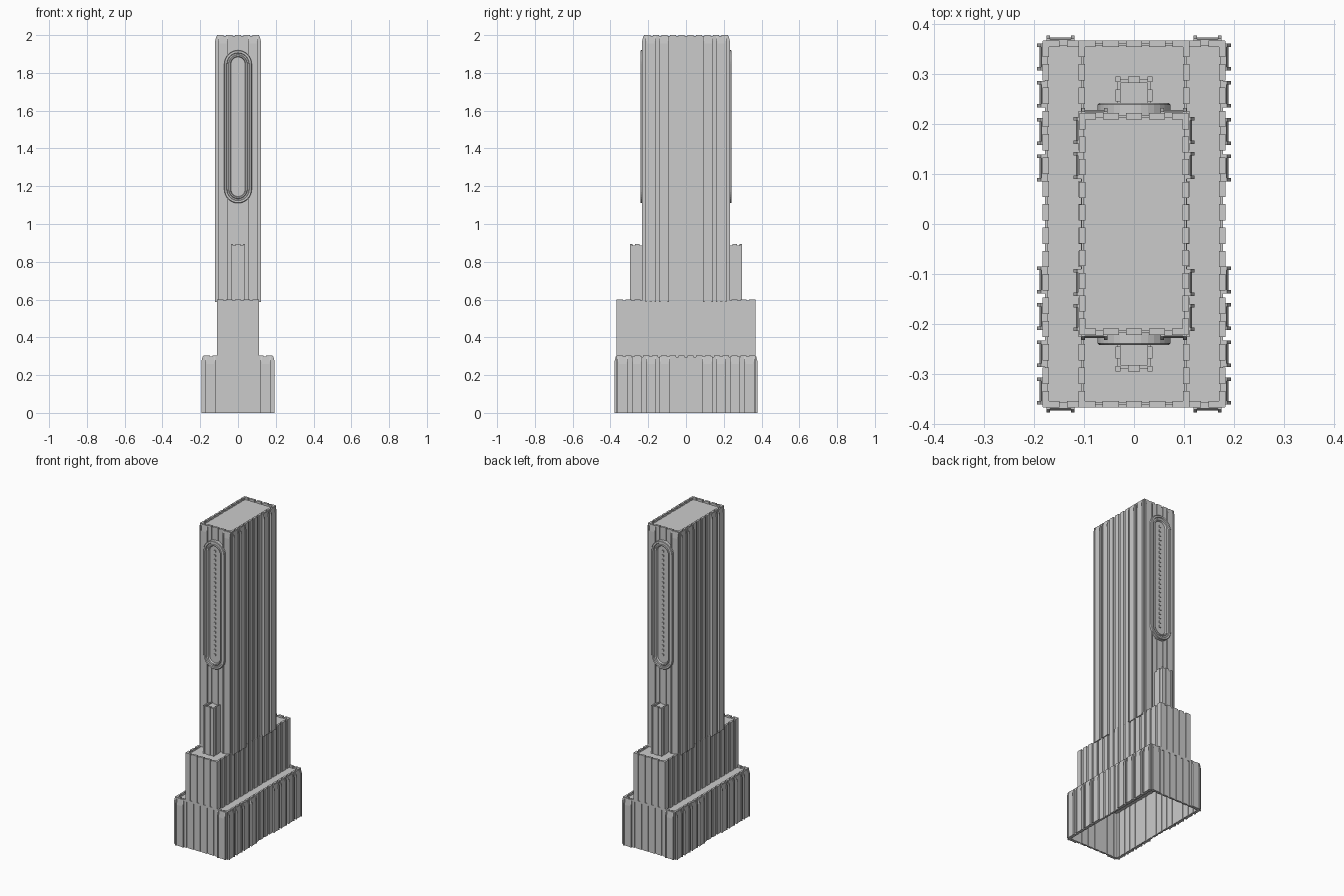
import bpy, bmesh, math

if "Cube" in bpy.data.objects:
    bpy.data.objects.remove(bpy.data.objects["Cube"])


def finish(name, bm):
    bmesh.ops.recalc_face_normals(bm, faces=bm.faces)
    me = bpy.data.meshes.new(name)
    bm.to_mesh(me)
    bm.free()
    ob = bpy.data.objects.new(name, me)
    bpy.context.collection.objects.link(ob)
    return ob


def place(axis, s, u, d, z):
    """u runs along the facade, d is the distance out from the centre."""
    return (s * d, u, z) if axis == 'x' else (u, s * d, z)


def prism(bm, axis, s, profile, u0, u1):
    """Extrude a (d, z) profile along the facade from u0 to u1."""
    a = [bm.verts.new(place(axis, s, u0, d, z)) for d, z in profile]
    b = [bm.verts.new(place(axis, s, u1, d, z)) for d, z in profile]
    n = len(a)
    bm.faces.new(a)
    bm.faces.new(b[::-1])
    for i in range(n):
        j = (i + 1) % n
        bm.faces.new((a[i], b[i], b[j], a[j]))


def block(bm, axis, s, d0, d1, z0, z1, u0, u1):
    prism(bm, axis, s, [(d0, z0), (d1, z0), (d1, z1), (d0, z1)], u0, u1)


def wall(bm, axis, d, half, z0, z1, n, signs=(-1, 1)):
    """Fluted wall: wide proud piers alternate with lower recessed strips."""
    gap = 0.3
    pitch = 2 * half / (n - gap)
    for s in signs:
        for i in range(n):
            u = -half + i * pitch
            m = u + pitch * (1 - gap)
            block(bm, axis, s, d - 0.013, d, z0, z1, u, m)
            if i < n - 1:
                block(bm, axis, s, d - 0.010, d - 0.005, z0, z1 - 0.006, m, u + pitch)


def bay(bm, axis, d, c, w, z0, z1, out=0.011):
    """Pilaster bay: two thin ribs around a recessed panel, mirrored to all faces."""
    def prof(o, drop):
        return [(d - 0.006, z0), (d + o, z0), (d + o, z1 - drop),
                (d + o * 0.35, z1 - 0.004), (d - 0.006, z1 - 0.004)]
    for s in (-1, 1):
        for k in (-1, 1):
            e = w / 2
            for a, b in ((-e, -e + 0.007), (e - 0.007, e)):
                prism(bm, axis, s, prof(out, 0.03), k * c + a, k * c + b)
            prism(bm, axis, s, prof(out * 0.6, 0.045), k * c - e + 0.007, k * c + e - 0.007)


def slab(bm, x0, x1, y0, y1, z):
    bm.faces.new([bm.verts.new(p) for p in
                  ((x0, y0, z), (x1, y0, z), (x1, y1, z), (x0, y1, z))])


# Base tier, open underneath
bm = bmesh.new()
wall(bm, 'x', 0.183, 0.367, 0, 0.303, 16)
wall(bm, 'y', 0.368, 0.182, 0, 0.303, 8)
finish("base_walls", bm)

bm = bmesh.new()
for c in (0.335, 0.26, 0.185, 0.112):
    bay(bm, 'x', 0.183, c, 0.054, 0, 0.303)
bay(bm, 'y', 0.368, 0.147, 0.056, 0, 0.303, 0.010)
finish("base_pilasters", bm)

bm = bmesh.new()
for s in (-1, 1):
    slab(bm, s * 0.098, s * 0.175, -0.36, 0.36, 0.29)
finish("base_roof", bm)

# Middle tier
bm = bmesh.new()
wall(bm, 'x', 0.111, 0.367, 0.29, 0.6, 16)
wall(bm, 'y', 0.368, 0.110, 0.29, 0.6, 5)
finish("middle_walls", bm)
bm = bmesh.new()
slab(bm, -0.102, 0.102, -0.36, 0.36, 0.588)
finish("middle_roof", bm)

# Main shaft
bm = bmesh.new()
wall(bm, 'x', 0.110, 0.221, 0.588, 2.0, 10)
wall(bm, 'y', 0.222, 0.109, 0.588, 2.0, 5)
finish("shaft_walls", bm)

bm = bmesh.new()
for c in (0.187, 0.117):
    bay(bm, 'x', 0.110, c, 0.054, 0.588, 2.0)
bay(bm, 'y', 0.222, 0.079, 0.052, 0.588, 2.0, 0.010)
finish("shaft_pilasters", bm)
bm = bmesh.new()
slab(bm, -0.102, 0.102, -0.214, 0.214, 1.986)
finish("shaft_roof", bm)

# Small buttress towers at front and back
bm = bmesh.new()
for s in (-1, 1):
    for k in (-1, 1):
        # side walls with stepped corner posts
        for y0, y1, x0, x1, top in ((0.285, 0.296, 0.027, 0.037, 0.893),
                                    (0.270, 0.285, 0.027, 0.033, 0.887),
                                    (0.245, 0.270, 0.027, 0.037, 0.893),
                                    (0.215, 0.245, 0.027, 0.033, 0.887)):
            block(bm, 'y', s, y0, y1, 0.588, top, k * x0, k * x1)
        block(bm, 'y', s, 0.283, 0.291, 0.588, 0.887, k * 0.012, k * 0.027)
    block(bm, 'y', s, 0.283, 0.296, 0.588, 0.893, -0.012, 0.012)
    slab(bm, -0.03, 0.03, s * 0.215, s * 0.287, 0.88)
finish("buttress_towers", bm)

# Tall rounded window frames: concentric (radius, depth) steps
STEPS = [(0.073, 0.212), (0.073, 0.239), (0.070, 0.242), (0.060, 0.242), (0.057, 0.236),
         (0.050, 0.236), (0.047, 0.240), (0.041, 0.240), (0.037, 0.229), (0.030, 0.229)]
Z_LOW, Z_HIGH, SEG = 1.183, 1.847, 16
bm = bmesh.new()
for s in (-1, 1):
    loops = []
    for r, d in STEPS:
        pts = []
        for start, zc in ((0, Z_HIGH), (math.pi, Z_LOW)):
            for i in range(SEG + 1):
                a = start + math.pi * i / SEG
                pts.append(bm.verts.new((r * math.cos(a), s * d, zc + r * math.sin(a))))
        loops.append(pts)
    for p, q in zip(loops, loops[1:]):
        for i in range(len(p)):
            j = (i + 1) % len(p)
            bm.faces.new((p[i], p[j], q[j], q[i]))
    bm.faces.new(loops[-1])
finish("oval_window_frames", bm)

# Row of small studs down each window
bm = bmesh.new()
for s in (-1, 1):
    for i in range(24):
        z = 1.19 + i * 0.0285
        block(bm, 'y', s, 0.227, 0.234, z, z + 0.014, -0.006, 0.006)
finish("window_studs", bm)
